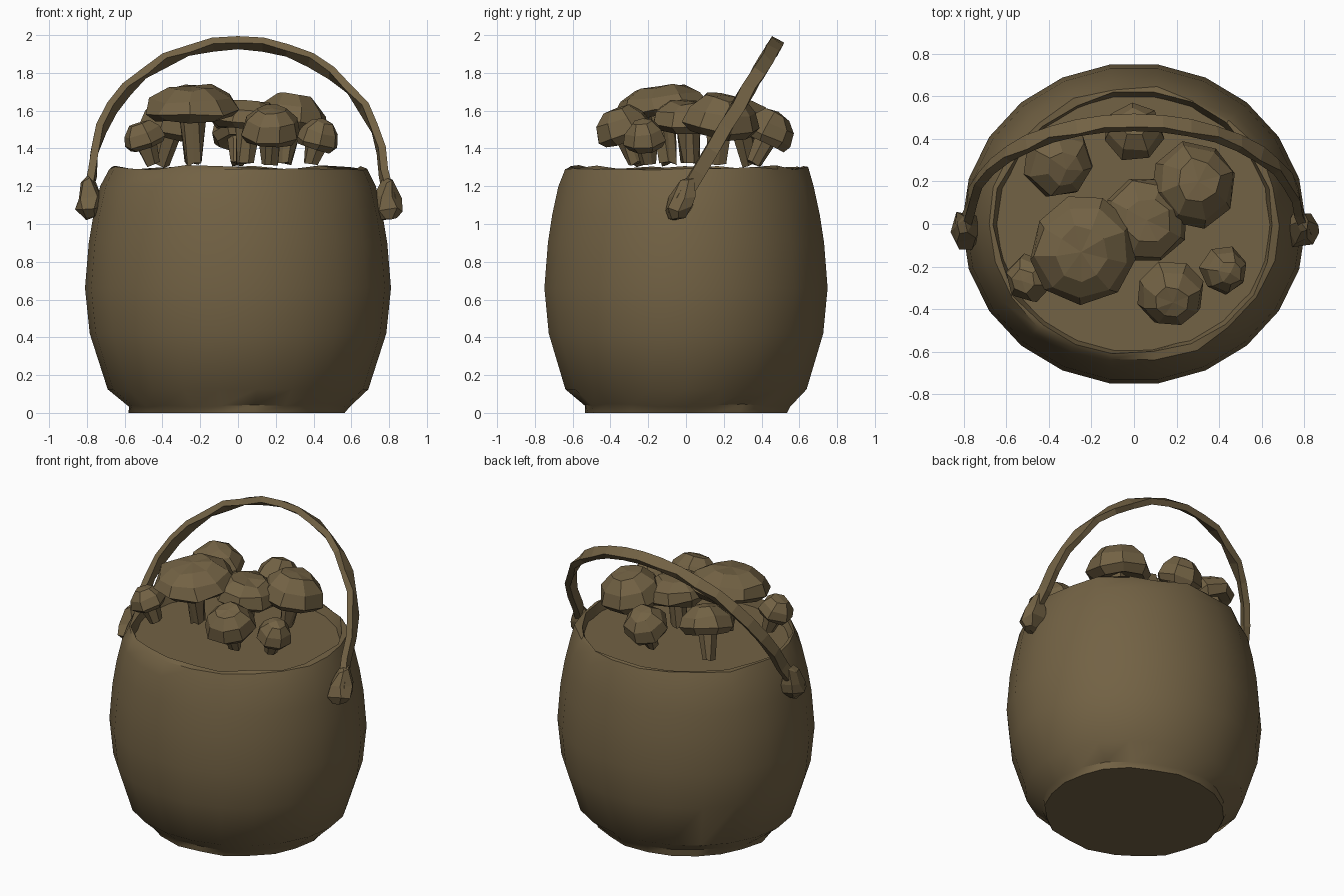
import bpy, bmesh, math, random
from mathutils import Vector

random.seed(4)
cube = bpy.data.objects.get("Cube")
if cube:
    bpy.data.objects.remove(cube)

# One earthy brown for everything
brown = bpy.data.materials.new("earthy_brown")
brown.use_nodes = True
brown.diffuse_color = (0.17, 0.122, 0.058, 1)
shader = next(n for n in brown.node_tree.nodes if n.type == 'BSDF_PRINCIPLED')
shader.inputs["Base Color"].default_value = brown.diffuse_color
shader.inputs["Roughness"].default_value = 0.9


def finish(name, bm, smooth_angle=None):
    bmesh.ops.remove_doubles(bm, verts=bm.verts, dist=0.0005)
    bmesh.ops.recalc_face_normals(bm, faces=bm.faces)
    mesh = bpy.data.meshes.new(name)
    bm.to_mesh(mesh)
    bm.free()
    mesh.materials.append(brown)
    obj = bpy.data.objects.new(name, mesh)
    bpy.context.collection.objects.link(obj)
    if smooth_angle:
        for poly in mesh.polygons:
            poly.use_smooth = True
        mesh.set_sharp_from_angle(angle=math.radians(smooth_angle))
    return obj


def bridge(bm, rings):
    for low, high in zip(rings, rings[1:]):
        count = len(low)
        for i in range(count):
            j = (i + 1) % count
            bm.faces.new((low[i], low[j], high[j], high[i]))


def lathe(profile, sides, squash=1.0, turn=0.0):
    bm = bmesh.new()
    rings = []
    for radius, height in profile:
        ring = []
        for i in range(sides):
            a = turn + math.tau * i / sides
            ring.append(bm.verts.new((radius * math.cos(a), squash * radius * math.sin(a), height)))
        rings.append(ring)
    bridge(bm, rings)
    bmesh.ops.remove_doubles(bm, verts=bm.verts, dist=0.0005)
    return bm


def jitter(verts, amount):
    for v in verts:
        v.co += Vector([random.uniform(-amount, amount) for _ in range(3)])


# Round-bellied pot with a worn rim
pot_profile = [(0, 0.01), (0.57, 0.01), (0.585, 0.04), (0.69, 0.125), (0.785, 0.42), (0.81, 0.66),
               (0.79, 0.9), (0.765, 1.05), (0.73, 1.2), (0.69, 1.295), (0.66, 1.3), (0.635, 1.21)]
bm = lathe(pot_profile, 22, 0.935)
jitter([v for v in bm.verts if v.co.z > 1.25], 0.012)
jitter([v for v in bm.verts if v.co.z < 0.1 and v.co.xy.length > 0.1], 0.01)
lowest = min(v.co.z for v in bm.verts)
for v in bm.verts:
    v.co.z = 0 if v.co.z < 0.025 else v.co.z
finish("pot", bm, 35)

# Flat filling inside the pot
finish("filling", lathe([(0, 1.24), (0.65, 1.24)], 22, 0.935))

# Swung-back handle: a slightly twisted flat band
bm = bmesh.new()
path = [Vector((-0.81, -0.04, 1.1))]
steps = 18
for i in range(steps + 1):
    a = math.pi * (1 - i / steps)
    z = 1.27 + 0.69 * math.sin(a)
    path.append(Vector((0.77 * math.cos(a), -0.05 + 0.6 * (z - 1.08), z)))
path.append(Vector((0.81, -0.04, 1.1)))
plane_normal = Vector((0, 0.857, -0.515))
rings = []
for i, point in enumerate(path):
    along = (path[min(i + 1, len(path) - 1)] - path[max(i - 1, 0)]).normalized()
    outward = along.cross(plane_normal).normalized()
    twist = random.uniform(-0.35, 0.35)
    wide = plane_normal * math.cos(twist) + outward * math.sin(twist)
    thick = along.cross(wide).normalized()
    rings.append([bm.verts.new(point + wide * s * 0.036 + thick * t * 0.02)
                  for s, t in ((-1, -1), (1, -1), (1, 1), (-1, 1))])
bridge(bm, rings)
bm.faces.new(rings[0])
bm.faces.new(rings[-1])
finish("handle", bm)

# Knotted lugs where the handle joins the pot
lug_profile = [(0, 1.01), (0.04, 1.03), (0.085, 1.08), (0.065, 1.14), (0.035, 1.23), (0, 1.25)]
for side, label in ((-1, "right"), (1, "left")):
    bm = lathe(lug_profile, 6, 1.05)
    jitter(bm.verts, 0.015)
    for v in bm.verts:
        v.co.x += side * 0.79
        v.co.y += -0.03 + 0.25 * (v.co.z - 1.1)
    finish(label + "_handle_lug", bm)


def mushroom(name, place, radius, height, lean, sides):
    # Stem, gills and faceted cap share one outline
    base = Vector(place)
    axis = Vector((lean[0], lean[1], 1)).normalized()
    stem = (base.z - 1.32) / axis.z
    r, h = radius, height
    foot = 0.035 + 0.05 * r
    outline = [(0, -stem), (foot, -stem), (foot + 0.02, h * 0.12), (0.8 * r, 0), (r, 0.22 * h),
               (0.88 * r, 0.62 * h), (0.5 * r, 0.93 * h), (0, h)]
    bm = lathe(outline, sides, 1.0, random.random())
    jitter(bm.verts, 0.05 * r)
    spin = axis.to_track_quat('Z', 'Y')
    for v in bm.verts:
        v.co = base + spin @ v.co
    finish(name, bm)


# Mushrooms: place of cap base, cap radius, cap height, lean, sides
mushroom("large_front_mushroom", (-0.24, -0.12, 1.56), 0.255, 0.18, (-0.03, -0.1), 9)
mushroom("middle_mushroom", (0.05, 0.02, 1.5), 0.21, 0.16, (0.1, 0), 8)
mushroom("large_back_mushroom", (0.27, 0.18, 1.47), 0.205, 0.22, (0.15, 0.12), 8)
mushroom("back_right_mushroom", (-0.37, 0.3, 1.48), 0.17, 0.18, (0.25, -0.25), 7)
mushroom("back_mushroom", (0, 0.41, 1.43), 0.145, 0.18, (0, 0.45), 7)
mushroom("small_right_mushroom", (-0.48, -0.25, 1.41), 0.115, 0.14, (-0.35, -0.15), 6)
mushroom("front_left_mushroom", (0.17, -0.31, 1.44), 0.16, 0.19, (0.05, -0.35), 8)
mushroom("small_left_mushroom", (0.41, -0.21, 1.4), 0.115, 0.16, (0.3, -0.15), 7)
